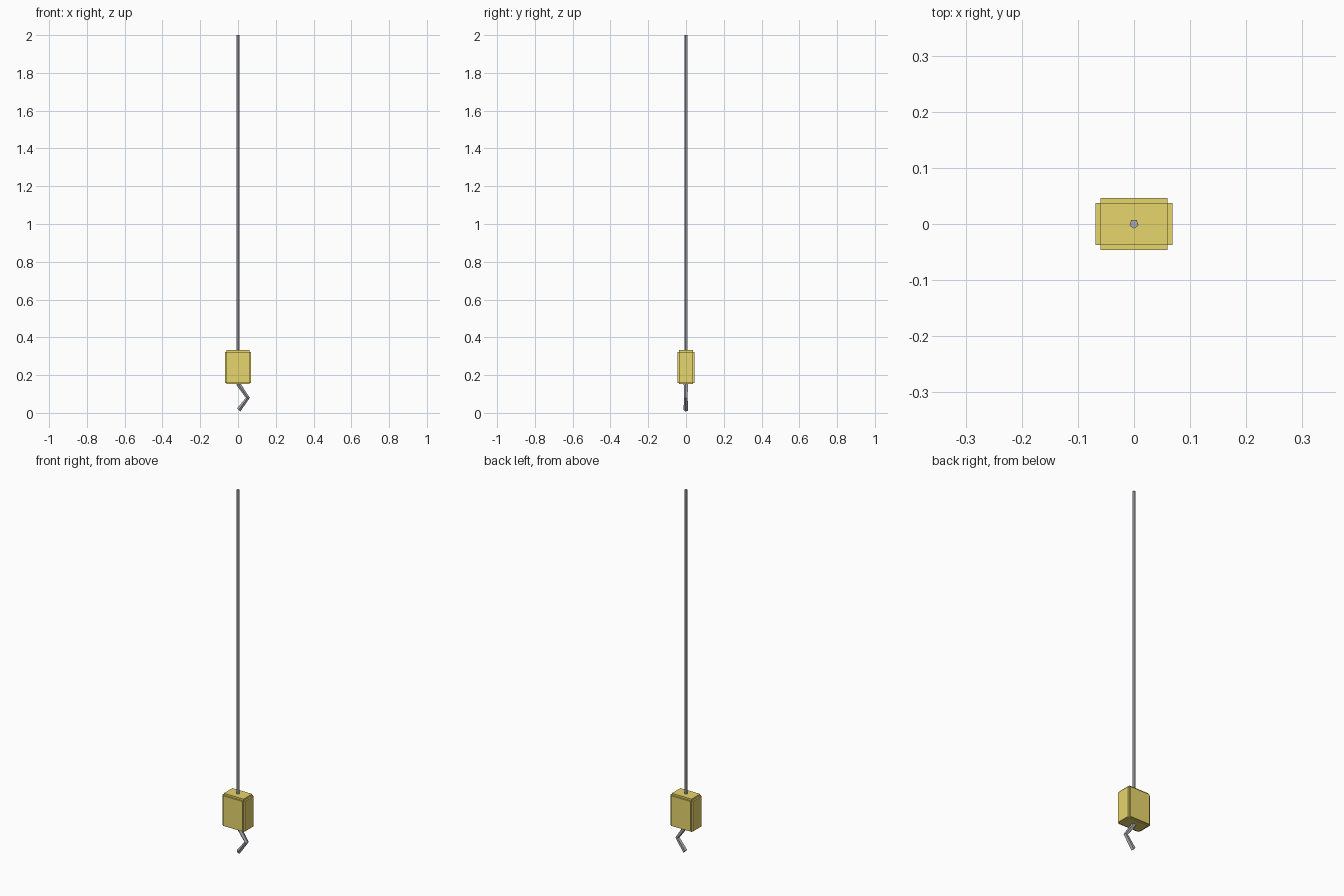
import bpy, bmesh, math
from mathutils import Vector

if "Cube" in bpy.data.objects:
    bpy.data.objects.remove(bpy.data.objects["Cube"])


def material(name, color):
    m = bpy.data.materials.new(name)
    m.diffuse_color = color
    m.use_nodes = True
    m.node_tree.nodes["Principled BSDF"].inputs["Base Color"].default_value = m.diffuse_color
    return m


def make_object(name, bm, mat=None):
    bmesh.ops.recalc_face_normals(bm, faces=bm.faces)
    me = bpy.data.meshes.new(name)
    bm.to_mesh(me)
    bm.free()
    ob = bpy.data.objects.new(name, me)
    bpy.context.collection.objects.link(ob)
    if mat:
        me.materials.append(mat)
    return ob


def box(name, hx, hy, z0, z1, mat):
    bm = bmesh.new()
    bmesh.ops.create_cube(bm, size=1)
    for v in bm.verts:
        v.co = (v.co.x * 2 * hx, v.co.y * 2 * hy,
                (z0 + z1) / 2 + v.co.z * (z1 - z0))
    return make_object(name, bm, mat)


def tube(name, stations, sides, mat):
    """Low-poly tube in the xz plane; station = (x, z, radius, ring tilt)."""
    bm = bmesh.new()
    rings = []
    for x, z, r, tilt in stations:
        u = Vector((math.cos(tilt), 0, math.sin(tilt)))
        ring = []
        for i in range(sides):
            a = -math.pi / 2 + 2 * math.pi * i / sides
            p = Vector((x, 0, z)) + u * r * math.cos(a)
            p.y += r * math.sin(a)
            ring.append(bm.verts.new(p))
        rings.append(ring)
    for a, b in zip(rings, rings[1:]):
        for i in range(sides):
            j = (i + 1) % sides
            bm.faces.new((a[i], a[j], b[j], b[i]))
    bm.faces.new(rings[0])
    bm.faces.new(rings[-1])
    return make_object(name, bm, mat)


yellow = material("block_yellow", (0.80, 0.66, 0.15, 1))
steel = material("steel_grey", (0.40, 0.40, 0.43, 1))

# Hook block: core with stepped cheek plates
box("block_core", 0.06, 0.037, 0.153, 0.333, yellow)
box("block_side_plates", 0.069, 0.037, 0.158, 0.323, yellow)
box("block_face_plates", 0.06, 0.046, 0.158, 0.323, yellow)

# Hanging cable
tube("cable", [(0, 0.32, 0.0085, 0), (0, 2.0, 0.0085, 0)], 5, steel)

# Bent hook
tube("hook", [(0.0, 0.155, 0.012, 0.6), (0.052, 0.08, 0.011, 0.0),
              (0.004, 0.016, 0.0125, -0.8)], 5, steel)
